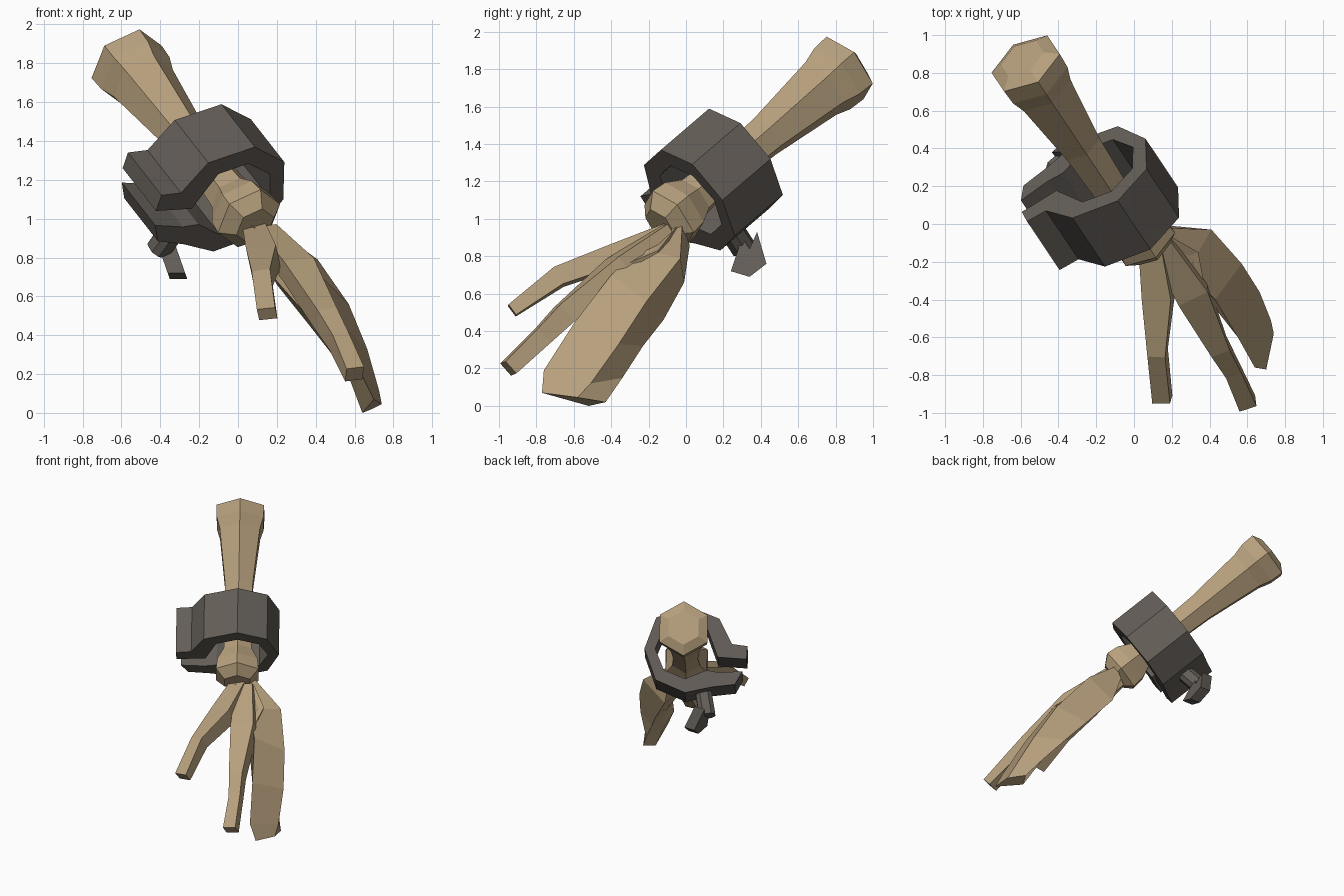
import bpy, bmesh, math
from mathutils import Vector as V

if "Cube" in bpy.data.objects:
    bpy.data.objects.remove(bpy.data.objects["Cube"])

def material(name, rgb):
    m = bpy.data.materials.new(name)
    m.diffuse_color = (*rgb, 1)
    m.use_nodes = True
    m.node_tree.nodes["Principled BSDF"].inputs["Base Color"].default_value = m.diffuse_color
    return m

BONE = material("tan bone", (0.47, 0.35, 0.205))
IRON = material("dark iron", (0.125, 0.11, 0.095))

# Arm frame: D runs down the arm, U sideways, W up from its top side
START = V((-0.56, 0.83, 1.79))
D = V((0.454, -0.677, -0.58)).normalized()
U = V((0.83, 0.557, 0)).normalized()
W = U.cross(D).normalized()
if W.z < 0:
    W = -W
CUFF = START + D * 1.0

def local(a, b, c):
    return CUFF + D * a + U * b + W * c

def loft(name, rings, mat):
    """Skin a list of equal-length rings and cap both ends."""
    bm = bmesh.new()
    rows = [[bm.verts.new(p) for p in r] for r in rings]
    n = len(rows[0])
    for r, s in zip(rows, rows[1:]):
        for i in range(n):
            j = (i + 1) % n
            bm.faces.new((r[i], r[j], s[j], s[i]))
    bm.faces.new(rows[0])
    bm.faces.new(rows[-1])
    bmesh.ops.recalc_face_normals(bm, faces=bm.faces)
    me = bpy.data.meshes.new(name)
    bm.to_mesh(me)
    bm.free()
    me.materials.append(mat)
    ob = bpy.data.objects.new(name, me)
    bpy.context.collection.objects.link(ob)
    return ob

def finger(name, stations):
    """Four-sided finger; each station is centre, half width, half height."""
    pts = [V(s[0]) for s in stations]
    rings = []
    for i, (c, w, h) in enumerate(stations):
        run = (pts[min(i + 1, len(pts) - 1)] - pts[max(i - 1, 0)]).normalized()
        side = run.cross(V((0, 0, 1))).normalized()
        up = side.cross(run)
        rings.append([pts[i] + side * w * x + up * h * y
                      for x, y in ((1, .7), (-.7, 1), (-1, -.7), (.7, -1))])
    return loft(name, rings, BONE)

# Forearm bone: six-sided, flared at the elbow and knobbed at the wrist
forearm = [(-.07, .13), (-.03, .205), (.07, .2), (.16, .172), (.6, .12), (.95, .105),
           (1.17, .12), (1.27, .172), (1.36, .182), (1.43, .11)]
loft("forearm_bone", [[START + D * a + (U * math.sin(k * math.pi / 3)
     + W * math.cos(k * math.pi / 3)) * r for k in range(6)]
     for a, r in forearm], BONE)

# Palm running into the wide outer fingers (front, outer, back, inner edges)
palm = [
    [(.06, -.15, .97), (.16, -.02, .97), (.14, .02, .86), (.05, -.06, .87)],
    [(.28, -.25, .84), (.41, -.03, .79), (.2, -.01, .66), (.18, -.2, .7)],
    [(.43, -.4, .70), (.57, -.21, .56), (.36, -.12, .46), (.33, -.32, .53)],
    [(.55, -.6, .44), (.665, -.36, .33), (.47, -.23, .32), (.48, -.42, .36)],
    [(.64, -.76, .19), (.725, -.51, .12), (.6, -.34, .15), (.58, -.55, .16)],
    [(.70, -.77, .07), (.74, -.58, .045), (.69, -.43, .02), (.64, -.52, 0)],
]
loft("palm_and_outer_fingers", [[V(p) for p in r] for r in palm], BONE)

# Web of the palm between thumb and fingers
web = [
    [(.04, -.1, .97), (.15, -.04, .97), (.15, -.03, .87), (.06, -.08, .87)],
    [(.06, -.26, .89), (.34, -.15, .83), (.3, -.14, .72), (.1, -.24, .79)],
    [(.12, -.37, .83), (.38, -.36, .74), (.35, -.33, .66), (.14, -.35, .75)],
]
loft("palm_web", [[V(p) for p in r] for r in web], BONE)

# Two separate fingers
finger("middle_finger", [((.14, -.1, .92), .07, .06), ((.31, -.36, .74), .1, .07),
                         ((.45, -.65, .49), .06, .07), ((.52, -.77, .37), .05, .06),
                         ((.6, -.95, .2), .055, .05)])
finger("thumb", [((.09, -.1, .92), .07, .06), ((.13, -.38, .8), .09, .07),
                 ((.125, -.68, .69), .055, .06), ((.15, -.93, .51), .055, .04)])

# Open eight-sided cuff with two clasp flanges
def octagon(r, first, last):
    return [(r * math.cos(math.radians(g)), r * math.sin(math.radians(g)))
            for g in range(first, last, -45)]

outer = [(-.455, -.074), (-.46, .025), (-.345, .04), (-.25, .23), (0, .33),
         (.22, .235), (.305, 0), (.22, -.235), (0, -.33)]
outer += [(-.2, -.285), (-.37, -.265), (-.425, -.165)]
inner = [(-.25, -.175)] + octagon(.225, -135, -136)
inner += octagon(.225, 135, -135)[::-1] + [(-.24, -.06)]
profile = outer + inner
loft("cuff", [[local(a, b, c) for b, c in profile] for a in (-.19, .19)], IRON)

# Lug under the cuff and the broken chain link hanging from it
def bar(name, p, q, w, h, side):
    p, q = V(p), V(q)
    run = (q - p).normalized()
    s = (side - run * side.dot(run)).normalized()
    t = run.cross(s)
    loft(name, [[e + s * w * x + t * h * y for x, y in
         ((1, .5), (.5, 1), (-.5, 1), (-1, .5), (-1, -.5), (-.5, -1), (.5, -1), (1, -.5))]
         for e in (p, q)], IRON)

bar("cuff_lug", local(0, -.13, -.27), (-.41, .31, .84), .06, .06, U)
link = [(.3, .9), (.24, .72), (.34, .69), (.43, .76), (.38, .93), (.34, .84)]
loft("broken_link", [[V((x + (.8 - z) * .35, y, z)) for y, z in link]
     for x in (-.39, -.3)], IRON)
